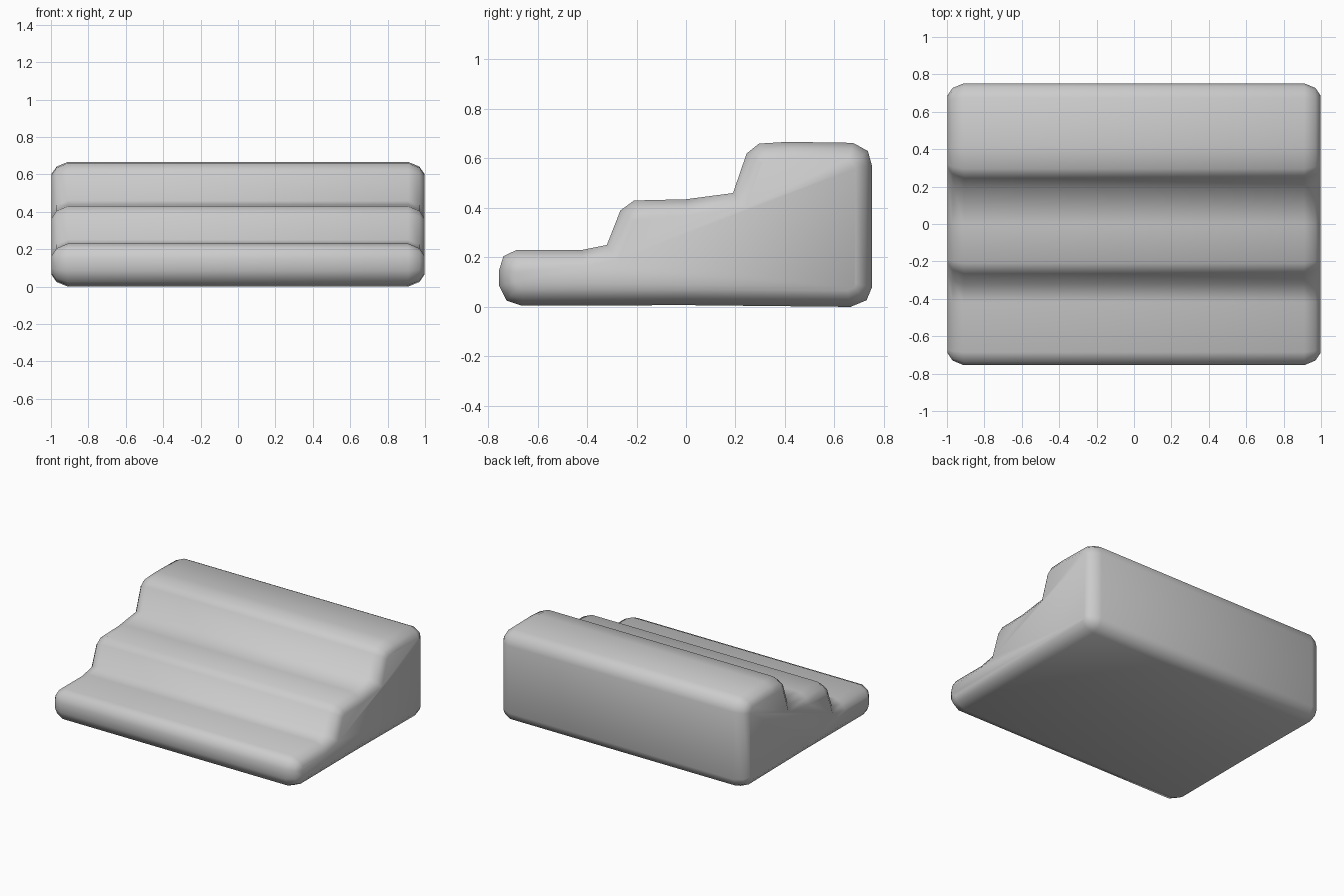
import bpy, bmesh
from mathutils import Vector

if "Cube" in bpy.data.objects:
    bpy.data.objects.remove(bpy.data.objects["Cube"])

# Side profile of the steps (y, z), counter-clockwise from the bottom front
profile = [Vector(p) for p in [
    (-0.665, 0.005), (-0.725, 0.025), (-0.755, 0.085),
    (-0.755, 0.15), (-0.738, 0.205), (-0.685, 0.23),
    (-0.42, 0.23), (-0.32, 0.25),
    (-0.265, 0.39), (-0.21, 0.43), (0.0, 0.435), (0.19, 0.46),
    (0.245, 0.62), (0.295, 0.66), (0.41, 0.667), (0.675, 0.663),
    (0.735, 0.63), (0.752, 0.57), (0.752, 0.08),
    (0.73, 0.027), (0.665, 0.003), (0.0, 0.007)]]
profile[-2].y = 0.0
profile.reverse()


def inset(points, d):
    """Move every side of a counter-clockwise outline inward by d."""
    out = []
    n = len(points)
    for i, p in enumerate(points):
        a = (p - points[i - 1]).normalized()
        b = (points[(i + 1) % n] - p).normalized()
        na, nb = Vector((-a.y, a.x)), Vector((-b.y, b.x))
        out.append(p + (na + nb) * d / (1 + na.dot(nb)))
    return out


# Loft the profile along x, shrinking it near both ends for rounded edges
half = [(0.998, 0.066), (0.97, 0.025), (0.91, 0.0)]
sections = [(-x, d) for x, d in half] + half[::-1]
bm = bmesh.new()
rings = []
for x, d in sections:
    rings.append([bm.verts.new((x, p.x, p.y)) for p in inset(profile, d)])
n = len(profile)
for r0, r1 in zip(rings, rings[1:]):
    for i in range(n):
        j = (i + 1) % n
        bm.faces.new((r0[i], r0[j], r1[j], r1[i]))
bm.faces.new(rings[0])
bm.faces.new(rings[-1])
bmesh.ops.recalc_face_normals(bm, faces=bm.faces)

mesh = bpy.data.meshes.new("stair_block")
bm.to_mesh(mesh)
bm.free()
mesh.shade_smooth()
stairs = bpy.data.objects.new("stair_block", mesh)
bpy.context.collection.objects.link(stairs)
